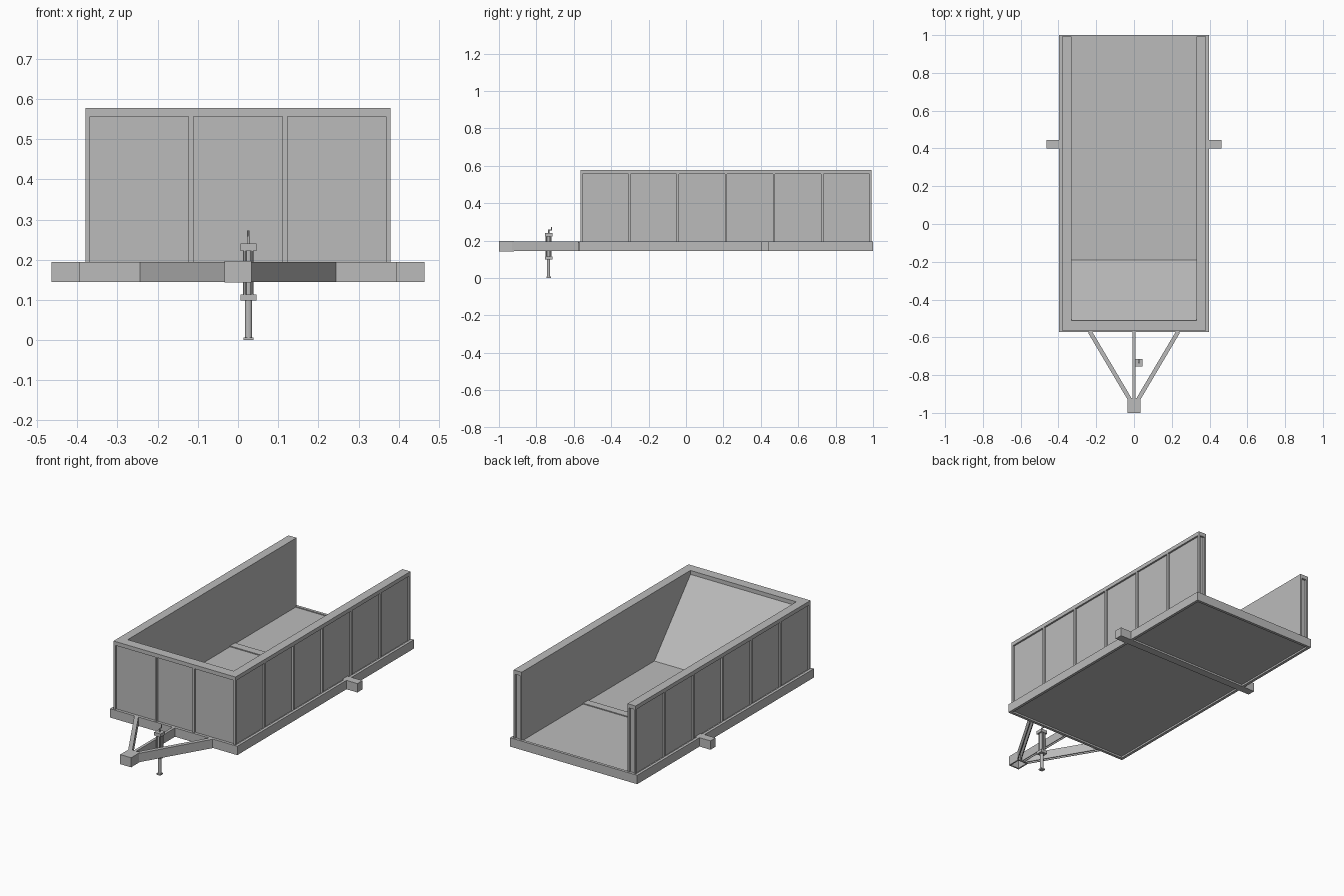
import bpy, bmesh, math
from mathutils import Vector

cube = bpy.data.objects.get("Cube")
if cube:
    bpy.data.objects.remove(cube, do_unlink=True)

steel = bpy.data.materials.new("grey_steel")
steel.use_nodes = True
steel.diffuse_color = (0.5, 0.5, 0.5, 1)
steel.node_tree.nodes["Principled BSDF"].inputs["Base Color"].default_value = (0.5, 0.5, 0.5, 1)


def finish(name, bm):
    bmesh.ops.recalc_face_normals(bm, faces=bm.faces)
    mesh = bpy.data.meshes.new(name)
    bm.to_mesh(mesh)
    bm.free()
    mesh.materials.append(steel)
    obj = bpy.data.objects.new(name, mesh)
    bpy.context.collection.objects.link(obj)
    return obj


def add_box(bm, x, y, z):
    """Add a box given as three (low, high) ranges."""
    verts = bmesh.ops.create_cube(bm, size=1)["verts"]
    for v in verts:
        v.co = Vector([(a + b) / 2 + c * (b - a) for (a, b), c in zip((x, y, z), v.co)])


def box(name, x, y, z):
    bm = bmesh.new()
    add_box(bm, x, y, z)
    return finish(name, bm)


def prism(name, profile, start, end):
    """Sweep a closed (side, up) profile straight from start to end."""
    start, end = Vector(start), Vector(end)
    along = (end - start).normalized()
    up = Vector((0, 0, 1)) if abs(along.z) < 0.9 else Vector((0, 1, 0))
    side = along.cross(up).normalized()
    bm = bmesh.new()
    rings = [[bm.verts.new(p + side * a + up * b) for a, b in profile] for p in (start, end)]
    n = len(profile)
    for i in range(n):
        j = (i + 1) % n
        bm.faces.new((rings[0][i], rings[0][j], rings[1][j], rings[1][i]))
    for ring in rings:
        bm.faces.new(ring)
    return finish(name, bm)


def circle(r, n=12):
    return [(r * math.cos(math.tau * i / n), r * math.sin(math.tau * i / n)) for i in range(n)]


def channel(half, height, wall):
    """Downward-opening U section."""
    h = half - wall
    return [(-half, 0), (-half, height), (half, height), (half, 0),
            (h, 0), (h, height - wall), (-h, height - wall), (-h, 0)]


LOW, DECK, TOP = 0.145, 0.195, 0.578
HALF, FRONT, BACK = 0.38, -0.565, 0.992     # outside of the walls
WALL, RAIL, POST, DEPTH = 0.05, 0.022, 0.012, 0.01
INNER = HALF - WALL
UNDER_RAIL = TOP - RAIL

# Base frame: a ring of beams around a recessed floor
bm = bmesh.new()
for s in (-1, 1):
    add_box(bm, sorted((s * 0.38, s * 0.396)), (-0.572, 1), (LOW, DECK))
add_box(bm, (-HALF, HALF), (-0.572, -0.556), (LOW, DECK))
add_box(bm, (-HALF, HALF), (0.984, 1), (LOW, DECK))
finish("base_frame", bm)
box("floor", (-HALF, HALF), (-0.556, 0.984), (0.155, 0.19))
box("axle_beam", (-0.464, 0.464), (0.40, 0.445), (LOW, DECK))

# Side walls: core, outside posts, end posts and a cap rail
for s, label in ((1, "left"), (-1, "right")):
    def span(a, b):
        return sorted((s * a, s * b))
    box(label + "_wall", span(INNER, HALF - DEPTH), (FRONT + DEPTH, BACK - POST), (0.189, UNDER_RAIL))
    box(label + "_rail", span(INNER, HALF), (FRONT, BACK), (UNDER_RAIL, TOP))
    bm = bmesh.new()
    pitch = (BACK - FRONT - POST) / 6
    for i in range(7):
        y = FRONT + i * pitch
        add_box(bm, span(HALF - DEPTH, HALF), (y, y + POST), (DECK - 0.006, UNDER_RAIL))
    add_box(bm, span(INNER, INNER + DEPTH), (BACK - POST, BACK), (DECK - 0.006, UNDER_RAIL))
    finish(label + "_posts", bm)

# Front wall with three recessed panels
box("front_wall", (-HALF + DEPTH, HALF - DEPTH), (FRONT + DEPTH, FRONT + WALL), (0.189, UNDER_RAIL))
box("front_rail", (-INNER, INNER), (FRONT, FRONT + 0.055), (UNDER_RAIL, TOP))
bm = bmesh.new()
for x in (-0.374, -0.117, 0.117, 0.374):
    add_box(bm, (x - POST / 2, x + POST / 2), (FRONT, FRONT + DEPTH), (DECK - 0.006, UNDER_RAIL))
finish("front_posts", bm)

# Sloping sheet inside the front wall
prism("front_slope", [(-0.512, UNDER_RAIL), (-0.19, 0.19), (-0.512, 0.19)],
      (INNER, 0, 0), (-INNER, 0, 0))

# Drawbar: two slanted arms, a centre bar and a hollow coupler
for s, label in ((1, "left"), (-1, "right")):
    prism(label + "_drawbar_arm", channel(0.011, 0.05, 0.004),
          (s * 0.024, -0.925, LOW), (s * 0.234, -0.57, LOW))
prism("centre_drawbar", channel(0.008, 0.05, 0.003), (0, -0.925, LOW), (0, -0.57, LOW))
bm = bmesh.new()
add_box(bm, (-0.034, 0.034), (-1, -0.92), (0.187, 0.197))
for s in (-1, 1):
    add_box(bm, sorted((s * 0.026, s * 0.034)), (-1, -0.92), (0.143, 0.187))
add_box(bm, (-0.026, 0.026), (-1, -0.992), (0.143, 0.187))
add_box(bm, (-0.026, 0.026), (-0.928, -0.92), (0.143, 0.187))
finish("coupler", bm)

# Parking jack beside the centre bar
JX, JY = 0.026, -0.735


def jack_part(name, r, z0, z1):
    return prism(name, circle(r), (JX, JY, z0), (JX, JY, z1))


def jack_plate(name, half, z0, z1):
    return box(name, (JX - half, JX + half), (JY - half, JY + half), (z0, z1))


jack_plate("jack_foot", 0.012, 0, 0.007)
jack_part("jack_leg", 0.009, 0.007, 0.1)
jack_plate("jack_lower_flange", 0.02, 0.098, 0.114)
jack_part("jack_tube", 0.012, 0.114, 0.222)
jack_plate("jack_upper_flange", 0.02, 0.222, 0.24)
for s in (-1, 1):
    for t in (-1, 1):
        x, y = JX + s * 0.009, JY + t * 0.013
        prism("jack_rod", circle(0.004, 8), (x, y, 0.114), (x, y, 0.222))
jack_part("jack_spindle", 0.004, 0.24, 0.258)
prism("jack_crank", circle(0.003, 8), (JX, JY - 0.003, 0.257), (JX, JY + 0.018, 0.257))
prism("jack_handle", circle(0.003, 8), (JX, JY + 0.016, 0.255), (JX, JY + 0.016, 0.273))
